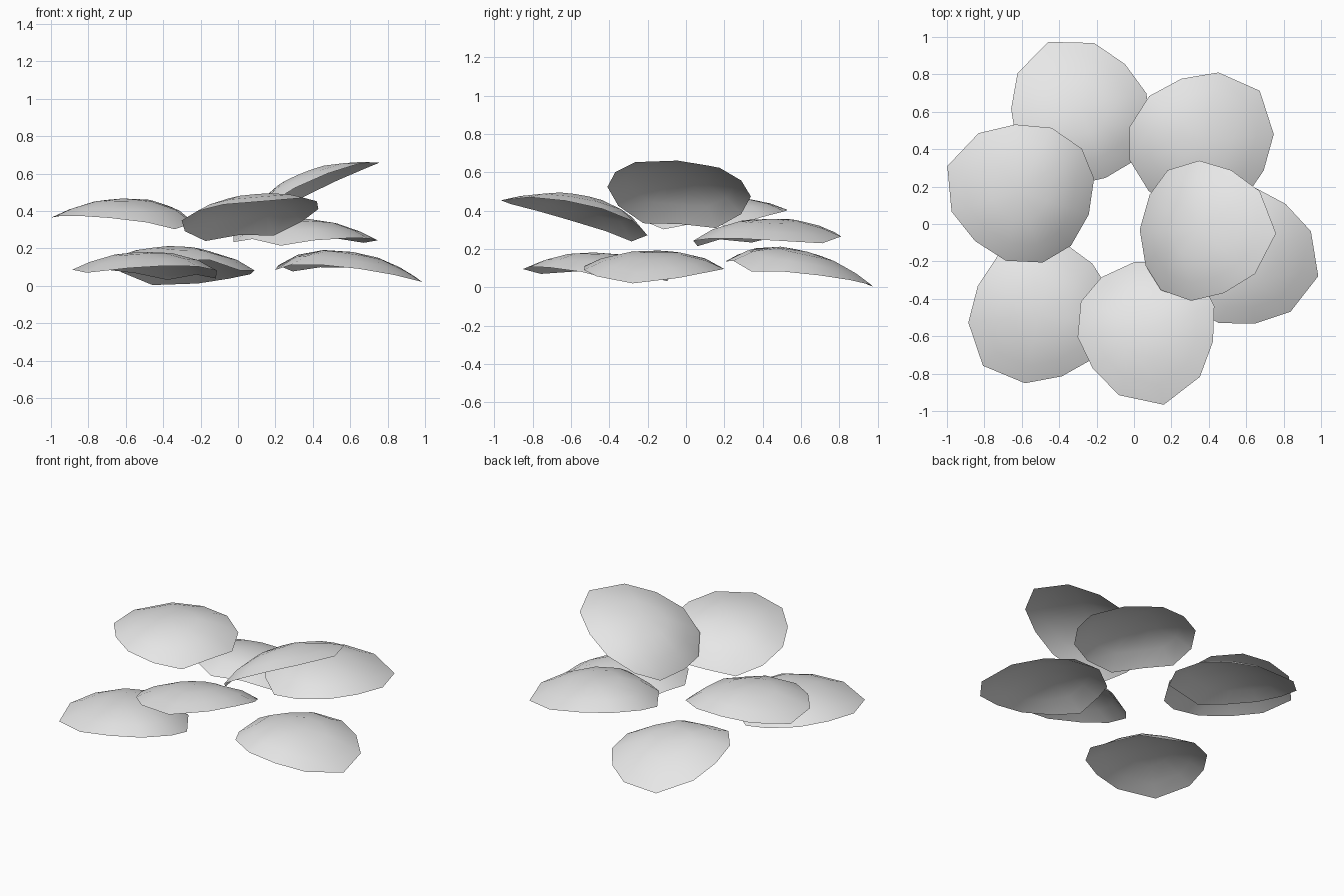
import bpy, bmesh
from mathutils import Vector

cube = bpy.data.objects.get("Cube")
if cube:
    bpy.data.objects.remove(cube)

# One plain grey material for every petal
grey = bpy.data.materials.new("light_grey")
grey.use_nodes = True
colour = (0.8, 0.8, 0.8, 1)
grey.diffuse_color = colour
grey.node_tree.nodes["Principled BSDF"].inputs["Base Color"].default_value = colour

# Half outline of a petal from tip to base: along, across, height
HALF = [(.40, 0, 0), (.30, .222, .022), (.13, .33, .034), (-.06, .376, .032),
        (-.25, .322, .013), (-.365, .19, -.025), (-.40, 0, 0)]
RIM = HALF + [(u, -v, h) for u, v, h in HALF[-2:0:-1]]
DOME = 0.117
RINGS = (.4, .75, 1)


def petal(name, tip, base, roll):
    """Domed petal sheet running from base to tip, leaning sideways by roll."""
    tip, base = Vector(tip), Vector(base)
    centre = (tip + base) / 2
    along = (tip - base).normalized()
    across = Vector((-along.y, along.x, 0)).normalized() + Vector((0, 0, roll))
    across = (across - along * across.dot(along)).normalized()
    up = along.cross(across)

    bm = bmesh.new()
    top = bm.verts.new(centre + up * DOME)
    rings = []
    for s in RINGS:
        ring = []
        for u, v, h in RIM:
            fall = s ** (2.4 - 1.5 * u)      # steeper towards the base
            z = DOME * (1 - fall) + h * fall
            ring.append(bm.verts.new(centre + along * u * s + across * v * s + up * z))
        rings.append(ring)
    n = len(RIM)
    for i in range(n):
        j = (i + 1) % n
        bm.faces.new((top, rings[0][i], rings[0][j]))
        for a, b in zip(rings, rings[1:]):
            bm.faces.new((a[i], b[i], b[j], a[j]))
    for f in bm.faces:
        f.smooth = True
    mesh = bpy.data.meshes.new(name)
    bm.to_mesh(mesh)
    bm.free()
    mesh.materials.append(grey)
    bpy.context.collection.objects.link(bpy.data.objects.new(name, mesh))


# Loose ring of seven petals: tip, base, sideways lean
petal("petal_back_right", (-.46, .98, .003), (-.15, .24, .14), .14)
petal("petal_back_left", (.67, .71, .23), (.08, .18, .25), .05)
petal("petal_right", (-1, .31, .365), (-.24, .05, .335), -.045)
petal("petal_front_right", (-.81, -.76, .07), (-.22, -.21, .06), .02)
petal("petal_front", (.16, -.97, .455), (0, -.2, .27), .085)
petal("petal_left_upper", (.76, -.05, .66), (.03, -.03, .33), -.08)
petal("petal_left_lower", (.99, -.28, .02), (.21, -.08, .11), -.02)
